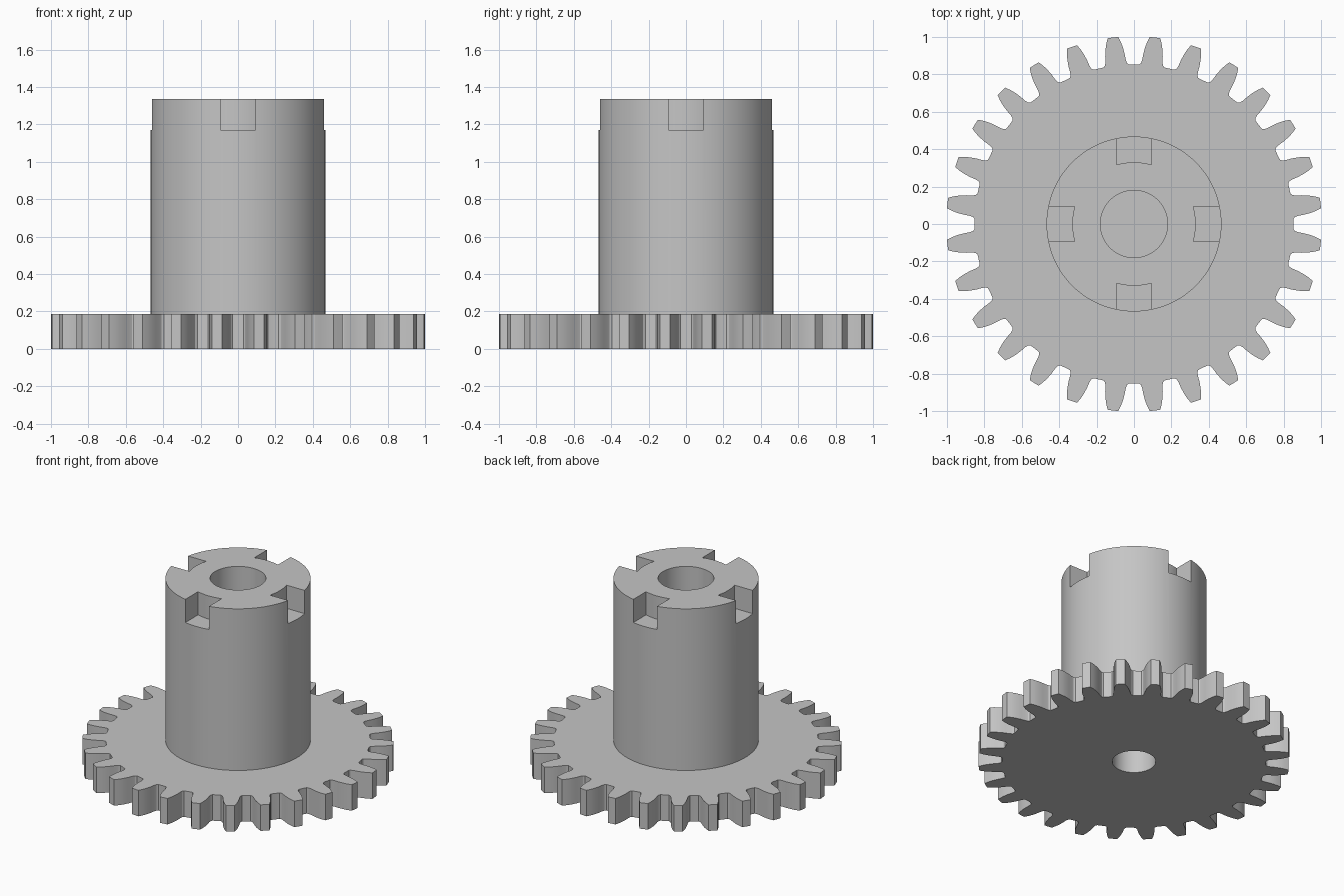
import bpy
import bmesh
from math import sin, cos, pi, radians, asin

if "Cube" in bpy.data.objects:
    bpy.data.objects.remove(bpy.data.objects["Cube"])

TEETH = 28
PITCH = 2 * pi / TEETH
PLATE_TOP, SLOT_FLOOR, HUB_TOP = 0.185, 1.17, 1.335
HUB_R, SLOT_R, SLOT_HALF = 0.468, 0.33, 0.093
TOP_BORE_R, TOP_BORE_FLOOR = 0.18, 0.6
LOW_BORE_R, LOW_BORE_ROOF = 0.14, 0.45

GREY = (0.56, 0.56, 0.56, 1)
grey = bpy.data.materials.new("plain grey")
grey.use_nodes = True
grey.diffuse_color = GREY
grey.node_tree.nodes["Principled BSDF"].inputs["Base Color"].default_value = GREY


def polar(r, a):
    return r * cos(a), r * sin(a)


def circle(r, n=96):
    return [polar(r, 2 * pi * i / n) for i in range(n)]


def prism(name, outline, z0, z1):
    """Extrude a closed outline between two heights."""
    bm = bmesh.new()
    face = bm.faces.new([bm.verts.new((x, y, z0)) for x, y in outline])
    new = bmesh.ops.extrude_face_region(bm, geom=[face])["geom"]
    moved = [v for v in new if isinstance(v, bmesh.types.BMVert)]
    bmesh.ops.translate(bm, verts=moved, vec=(0, 0, z1 - z0))
    bmesh.ops.recalc_face_normals(bm, faces=bm.faces)
    mesh = bpy.data.meshes.new(name)
    bm.to_mesh(mesh)
    bm.free()
    mesh.materials.append(grey)
    obj = bpy.data.objects.new(name, mesh)
    bpy.context.collection.objects.link(obj)
    return obj


def activate(obj):
    bpy.ops.object.select_all(action="DESELECT")
    obj.select_set(True)
    bpy.context.view_layer.objects.active = obj


def cut(obj, cutter):
    mod = obj.modifiers.new("cut", "BOOLEAN")
    mod.operation, mod.solver, mod.object = "DIFFERENCE", "EXACT", cutter
    activate(obj)
    bpy.ops.object.modifier_apply(modifier=mod.name)


# Gear outline: half a tooth as (radius, half angle in degrees), mirrored and repeated
flank = [(0.852, 5.2), (0.853, 4.5), (0.862, 3.9), (0.88, 3.55),
         (0.91, 3.3), (0.945, 2.85), (0.975, 2.3), (1.0035, 1.6)]
tooth = [(r, -radians(a)) for r, a in flank]
tooth += [(1.0035, 0)] + [(r, -a) for r, a in reversed(tooth)]
outline = [polar(r, (k + 0.5) * PITCH + a) for k in range(TEETH) for r, a in tooth]
gear = prism("toothed_plate", outline, 0, PLATE_TOP)

# Hub standing on the plate
hub = prism("hub", circle(HUB_R), PLATE_TOP, HUB_TOP)

# Blind bores from below and from above
low_bore = prism("lower_bore_cutter", circle(LOW_BORE_R, 64), -0.1, LOW_BORE_ROOF)
top_bore = prism("upper_bore_cutter", circle(TOP_BORE_R, 64), TOP_BORE_FLOOR, HUB_TOP + 0.1)
cut(gear, low_bore)
cut(hub, low_bore)
cut(hub, top_bore)
cutters = [low_bore, top_bore]

# Four drive slots with a curved inner wall
half = asin(SLOT_HALF / SLOT_R)
slot = [polar(SLOT_R, half * (i / 4 - 1)) for i in range(9)]
slot += [(0.6, SLOT_HALF), (0.6, -SLOT_HALF)]
for k in range(4):
    cutter = prism("slot_cutter", slot, SLOT_FLOOR, HUB_TOP + 0.1)
    cutter.rotation_euler.z = k * pi / 2
    bpy.context.view_layer.update()
    cut(hub, cutter)
    cutters.append(cutter)

for cutter in cutters:
    bpy.data.objects.remove(cutter)

for obj in (gear, hub):
    activate(obj)
    bpy.ops.object.shade_smooth_by_angle(angle=radians(25))
